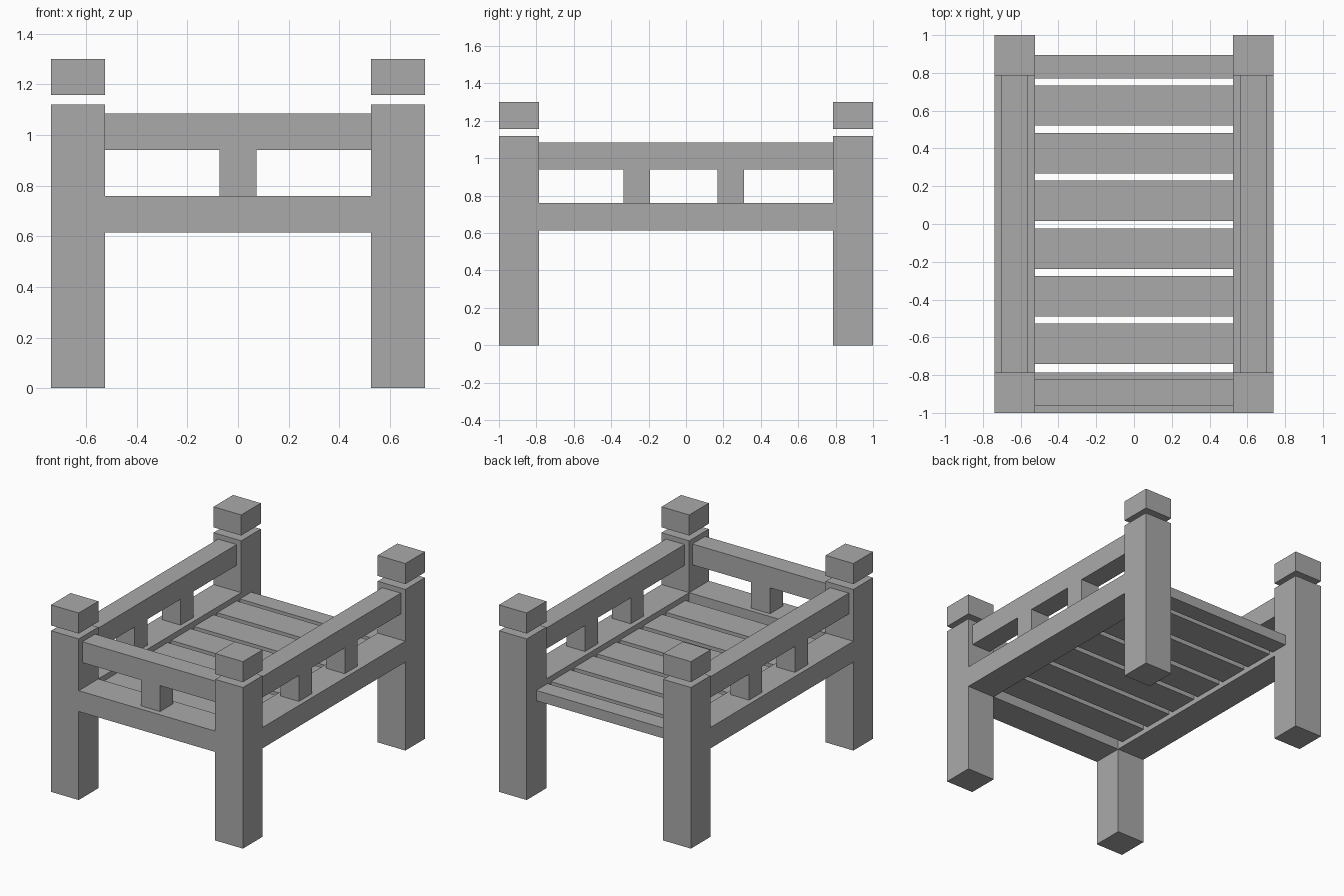
import bpy

if "Cube" in bpy.data.objects:
    bpy.data.objects.remove(bpy.data.objects["Cube"], do_unlink=True)

# Single flat grey
grey = bpy.data.materials.new("plain_grey")
grey.use_nodes = True
colour = (0.4, 0.4, 0.4, 1)
grey.diffuse_color = colour
grey.node_tree.nodes["Principled BSDF"].inputs["Base Color"].default_value = colour


def box(name, x, y, z):
    """Block spanning the given (low, high) range on each axis."""
    spans = (x, y, z)
    bpy.ops.mesh.primitive_cube_add(size=1, location=[(a + b) / 2 for a, b in spans])
    ob = bpy.context.object
    ob.name = name
    ob.scale = [b - a for a, b in spans]
    bpy.ops.object.transform_apply(location=False, rotation=False, scale=True)
    ob.data.materials.append(grey)
    return ob


def span(side, low, high):
    """Range mirrored to the chosen side."""
    return tuple(sorted((side * low, side * high)))


IN_X, OUT_X = 0.525, 0.738
IN_Y, OUT_Y = 0.785, 1.0
LOW_RAIL = (0.615, 0.76)
HIGH_RAIL = (0.94, 1.085)
BALUSTER = (LOW_RAIL[1], HIGH_RAIL[0])

for side, label in ((1, "left"), (-1, "right")):
    # Corner posts with floating caps
    for end, place in ((-1, "front"), (1, "back")):
        x, y = span(side, IN_X, OUT_X), span(end, IN_Y, OUT_Y)
        box(f"{place}_{label}_post", x, y, (0, 1.12))
        box(f"{place}_{label}_cap", x, y, (1.157, 1.3))

    # Side rails and balusters
    box(f"{label}_lower_rail", span(side, IN_X, OUT_X), (-IN_Y, IN_Y), LOW_RAIL)
    thin = span(side, 0.56, 0.703)
    box(f"{label}_upper_rail", thin, (-IN_Y, IN_Y), HIGH_RAIL)
    for y in (-0.264, 0.24):
        box(f"{label}_baluster", thin, (y - 0.071, y + 0.071), BALUSTER)

# Front rails and baluster
box("front_lower_rail", (-IN_X, IN_X), (-OUT_Y, -IN_Y), LOW_RAIL)
box("front_upper_rail", (-IN_X, IN_X), (-0.96, -0.82), HIGH_RAIL)
box("front_baluster", (-0.073, 0.073), (-0.96, -0.82), BALUSTER)

# Platform slats, with a narrower one along the open back
SLAT_Z = (0.65, 0.722)
for i in range(6):
    y = -0.635 + i * 0.2525
    box("slat", (-IN_X, IN_X), (y - 0.107, y + 0.107), SLAT_Z)
box("back_slat", (-IN_X, IN_X), (0.77, 0.895), SLAT_Z)
